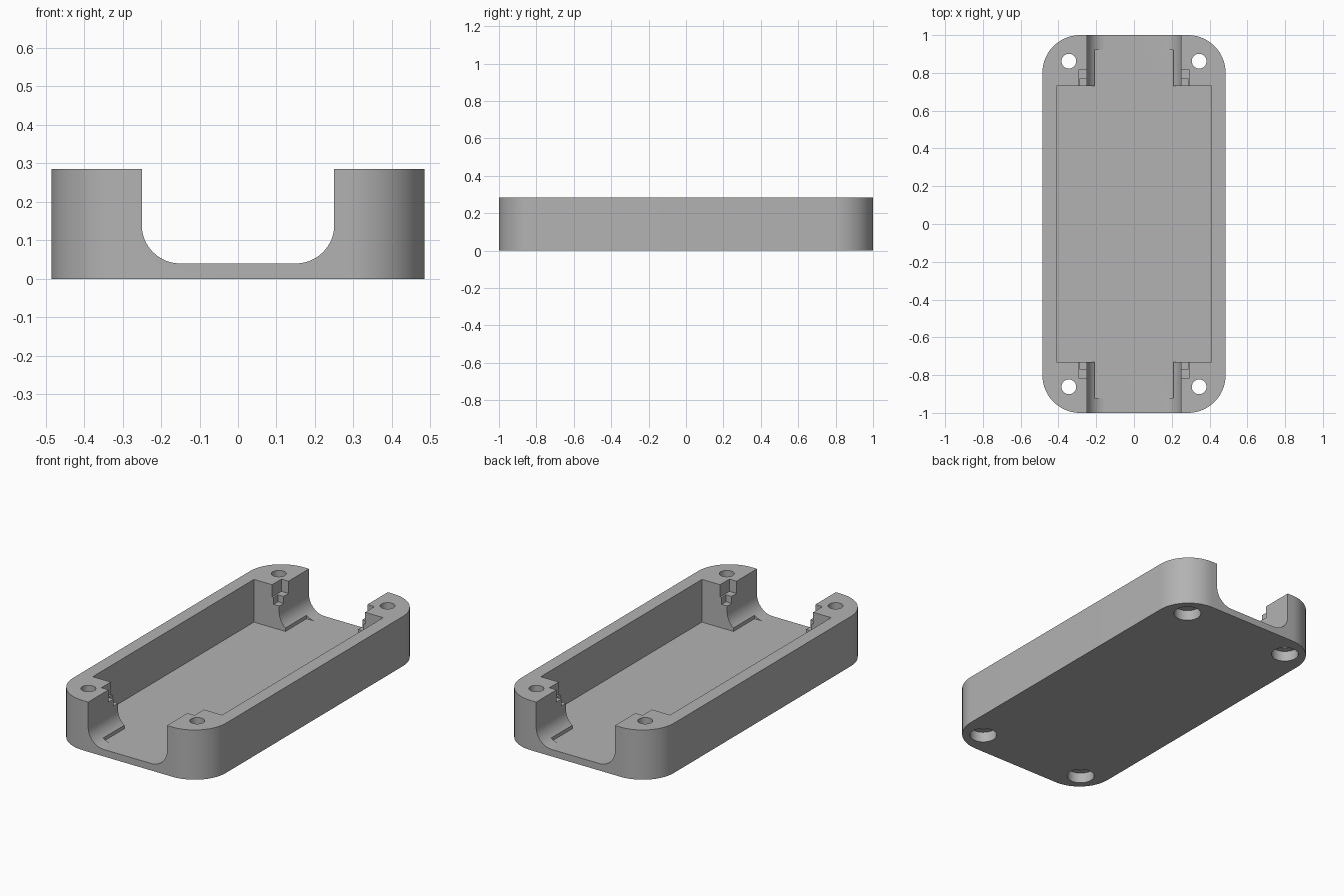
import bpy, bmesh, math
from mathutils import Matrix

old = bpy.data.objects.get("Cube")
if old:
    bpy.data.objects.remove(old, do_unlink=True)

WIDTH, LENGTH, HEIGHT, FLOOR = 0.97, 2.0, 0.285, 0.04

grey = bpy.data.materials.new("plain grey")
grey.use_nodes = True
colour = (0.45, 0.45, 0.45, 1)
grey.diffuse_color = colour
grey.node_tree.nodes["Principled BSDF"].inputs["Base Color"].default_value = colour


def arc(cx, cy, r, start, end, steps=20):
    """Points on an arc, angles in degrees."""
    angles = [math.radians(start + (end - start) * i / steps) for i in range(steps + 1)]
    return [(cx + r * math.cos(a), cy + r * math.sin(a)) for a in angles]


def prism(name, profile, low, high, axis="Z"):
    """Extrude a closed profile along z, or an xz profile along y."""
    bm = bmesh.new()
    if axis == "Z":
        verts = [bm.verts.new((a, b, low)) for a, b in profile]
        step = (0, 0, high - low)
    else:
        verts = [bm.verts.new((a, low, b)) for a, b in profile]
        step = (0, high - low, 0)
    face = bm.faces.new(verts)
    new = bmesh.ops.extrude_face_region(bm, geom=[face])["geom"]
    bmesh.ops.translate(bm, vec=step, verts=[v for v in new if isinstance(v, bmesh.types.BMVert)])
    bmesh.ops.recalc_face_normals(bm, faces=bm.faces)
    mesh = bpy.data.meshes.new(name)
    bm.to_mesh(mesh)
    bm.free()
    obj = bpy.data.objects.new(name, mesh)
    bpy.context.collection.objects.link(obj)
    mesh.materials.append(grey)
    return obj


def box(name, x0, x1, y0, y1, z0, z1):
    return prism(name, [(x0, y0), (x1, y0), (x1, y1), (x0, y1)], z0, z1)


# Rounded body
r = 0.2
cx, cy = WIDTH / 2 - r, LENGTH / 2 - r
outline = (arc(cx, cy, r, 0, 90) + arc(-cx, cy, r, 90, 180)
           + arc(-cx, -cy, r, 180, 270) + arc(cx, -cy, r, 270, 360))
tray = prism("tray", outline, 0, HEIGHT)

# Main cavity, round-bottomed end channel and the straight slot in its floor
top = HEIGHT + 0.1
channel = ([(-0.25, top)] + arc(-0.15, FLOOR + 0.1, 0.1, 180, 270)
           + arc(0.15, FLOOR + 0.1, 0.1, 270, 360) + [(0.25, top)])
cutters = [
    box("cavity_cutter", -0.41, 0.41, -0.73, 0.73, FLOOR, top),
    prism("channel_cutter", channel, -1.1, 1.1, "Y"),
    box("slot_cutter", -0.21, 0.21, -0.92, 0.92, FLOOR, 0.14),
]

# Stepped pockets and counterbored screw holes in each corner post
for sx in (-1, 1):
    for sy in (-1, 1):
        def corner_box(name, x, y, z):
            xs, ys = sorted((sx * 0.2, sx * x)), sorted((sy * 0.7, sy * y))
            return box(name, *xs, *ys, z, top)

        cutters.append(corner_box("upper_pocket_cutter", 0.295, 0.815, 0.215))
        cutters.append(corner_box("lower_pocket_cutter", 0.285, 0.77, 0.175))
        hx, hy = sx * 0.345, sy * 0.862
        cutters.append(prism("screw_hole_cutter", arc(hx, hy, 0.039, 0, 350, 35), -0.1, top))
        cutters.append(prism("counterbore_cutter", arc(hx, hy, 0.073, 0, 350, 35), -0.1, 0.06))

for cutter in cutters:
    mod = tray.modifiers.new(cutter.name, "BOOLEAN")
    mod.operation = "DIFFERENCE"
    mod.solver = "EXACT"
    mod.object = cutter
    cutter.hide_render = True

# Bake the cuts and discard the cutters
bpy.context.view_layer.update()
result = bpy.data.meshes.new_from_object(tray.evaluated_get(bpy.context.evaluated_depsgraph_get()))
tray.modifiers.clear()
tray.data = result
for cutter in cutters:
    bpy.data.objects.remove(cutter, do_unlink=True)

# Smooth the rounded walls, keep edges crisp
for other in bpy.context.selected_objects:
    other.select_set(False)
tray.select_set(True)
bpy.context.view_layer.objects.active = tray
bpy.ops.object.shade_smooth_by_angle(angle=math.radians(30))
